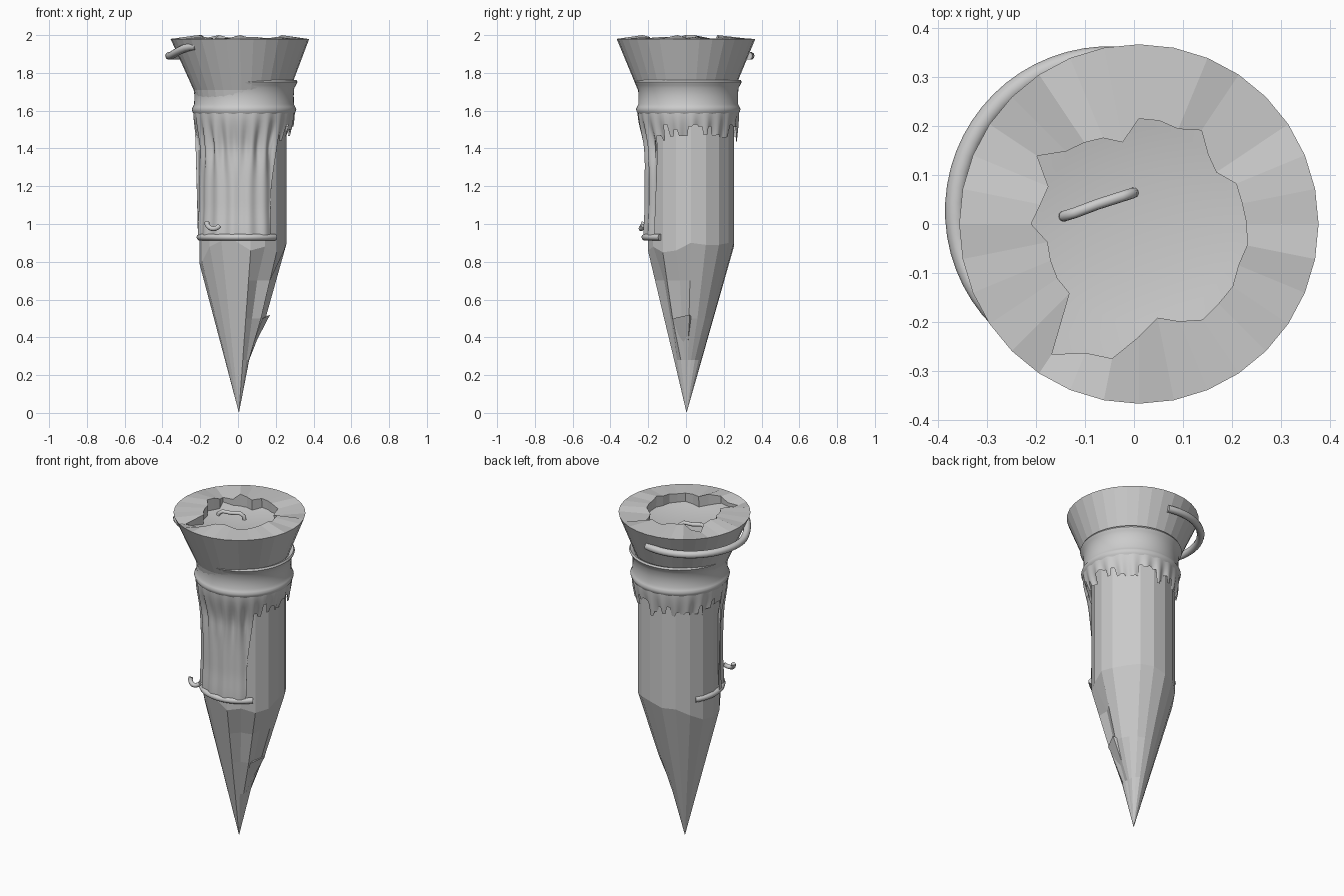
import bpy, bmesh, math, random
from math import sin, cos, pi, radians

if "Cube" in bpy.data.objects:
    bpy.data.objects.remove(bpy.data.objects["Cube"])
random.seed(4)


def make(name, verts, faces, smooth=False):
    me = bpy.data.meshes.new(name)
    me.from_pydata(verts, [], faces)
    bm = bmesh.new()
    bm.from_mesh(me)
    bmesh.ops.remove_doubles(bm, verts=bm.verts, dist=1e-5)
    bmesh.ops.recalc_face_normals(bm, faces=bm.faces)
    bm.to_mesh(me)
    bm.free()
    ob = bpy.data.objects.new(name, me)
    bpy.context.collection.objects.link(ob)
    if smooth:
        bpy.ops.object.select_all(action='DESELECT')
        ob.select_set(True)
        bpy.context.view_layer.objects.active = ob
        bpy.ops.object.shade_smooth_by_angle(angle=radians(50))
    return ob


def bridge(rows, n):
    # quads between successive closed rings of n points
    return [(r * n + i, r * n + (i + 1) % n, (r + 1) * n + (i + 1) % n, (r + 1) * n + i)
            for r in range(rows - 1) for i in range(n)]


def rings(name, rows, smooth=False):
    n = len(rows[0])
    return make(name, [p for row in rows for p in row], bridge(len(rows), n), smooth)


def tube(name, pts, r):
    cu = bpy.data.curves.new(name, 'CURVE')
    cu.dimensions = '3D'
    cu.bevel_depth = r
    cu.bevel_resolution = 3
    cu.use_fill_caps = True
    sp = cu.splines.new('POLY')
    sp.points.add(len(pts) - 1)
    for p, q in zip(sp.points, pts):
        p.co = (*q, 1)
    sp.use_smooth = True
    ob = bpy.data.objects.new(name, cu)
    bpy.context.collection.objects.link(ob)
    return ob


# whittled wooden stake: faceted shaft, chipped cone, deep cut on the +x side
N = 18
CX, CY = 0.027, 0.026
start = [.90, .89, .89, .90, .90, .88, .88, .84, .80, .79, .80, .88, .91, .91, .86, .88, .85, .86]
groove = {15: .86, 17: .83}


def stake_ring(z, f):
    row = []
    for i in range(N):
        a = 2 * pi * i / N
        zz = start[i] if z is None else z
        k = zz / start[i] if zz < .78 else 1.0
        cut = max(0, cos(a)) ** 2 * f
        r = .231 * k * (1 - cut)
        if z is not None and .3 < z < .78:
            r *= groove.get(i, 1)
        row.append((.005 + (CX - .005) * k + r * cos(a), .003 + (CY - .003) * k + r * sin(a), zz))
    return row


rings("stake", [[(.005, .003, 0)] * N, stake_ring(.28, .38), stake_ring(.5, .0),
                stake_ring(.7, .0), stake_ring(None, 0), stake_ring(1.7, 0)])

# splinter lying in the cut of the point
make("splinter", [(.17, .02, .52), (.13, -.07, .5), (.08, .05, .48), (.045, .005, .28)],
     [(0, 1, 2), (0, 1, 3), (1, 2, 3), (0, 2, 3)])

# flared wooden head with a broken rim
M = 32
inner = [.22, .215, .215, .19, .20, .23, .21, .215, .215, .17, .19, .20, .21, .25, .20, .205,
         .22, .19, .195, .20, .20, .32, .285, .28, .23, .195, .215, .235, .23, .23, .22, .225]


def head_ring(r, z, cx=.01):
    row = []
    for i in range(M):
        a = 2 * pi * i / M
        q = r[i] if isinstance(r, list) else r
        zz = z[i] if isinstance(z, list) else z
        row.append((cx + q * cos(a), q * sin(a), zz))
    return row


lip_z = [random.choice([1.985, 1.99, 2.0]) for i in range(M)]
for i in (3, 4, 5, 12, 13, 21, 22):
    lip_z[i] = 1.965
rings("flared_head", [head_ring(.235, 1.62, .02), head_ring(.255, 1.71, .02), head_ring(.367, 1.98),
                      head_ring(inner, lip_z), head_ring([q + .005 for q in inner], 1.9)])

# smooth shallow bowl inside the rim
rings("bowl", [head_ring(.32, 1.945), head_ring(.27, 1.94), head_ring(.2, 1.925),
               head_ring(.1, 1.912), head_ring(0, 1.91)], True)

# cloth collar: rolled top lip, waist and lower roll
prof = [(.245, 1.74), (.262, 1.757), (.277, 1.763), (.283, 1.752), (.275, 1.736), (.266, 1.72),
        (.263, 1.68), (.264, 1.635), (.271, 1.62), (.277, 1.608), (.272, 1.592), (.26, 1.575)]
S = 64
rings("cloth_collar", [[(.032 + r * cos(2 * pi * j / S), .012 + r * sin(2 * pi * j / S), z)
                        for j in range(S)] for r, z in prof], True)

# draped cloth: ragged at the back, hanging long over the front with folds
T, R = 180, 24
fray = [random.uniform(-.045, .05) for j in range(T // 3)]


def smoothstep(x):
    x = min(1, max(0, x))
    return x * x * (3 - 2 * x)


rows = []
for k in range(R + 1):
    row = []
    for j in range(T):
        d = 360 * j / T
        a = radians(d)
        bottom = .925 if 188 <= d <= 308 else 1.48 + fray[j // 3]
        if 308 < d < 318:
            bottom = 1.1 + (d - 308) * .035
        t = k / R
        z = 1.60 + (bottom - 1.60) * t
        drop = smoothstep((1.60 - z) / .22)
        fold = sin(a * 22) * .009 * math.exp(-((z - 1.43) / .12) ** 2)
        fold += sin(a * 17 + 1) * .005 * drop
        r = .268 - .034 * drop + fold + .006 * smoothstep((1.1 - z) / .15)
        cx = .032 + (CX - .032) * drop
        cy = .012 + (.018 - .012) * drop
        row.append((cx + r * cos(a), cy + r * sin(a), z))
    rows.append(row)
rings("draped_cloth", rows, True)

# rolled hem at the bottom of the cloth
tube("cloth_hem", [(.022 + .225 * cos(radians(d)), .012 + .231 * sin(radians(d)), .93)
                   for d in range(145, 321, 5)], .017)

# loop around the head, back to front-left
tube("head_loop", [(-.05 + .315 * cos(radians(d)), .027 + .315 * sin(radians(d)),
                    1.89 + .05 * smoothstep((d - 190) / 45))
                   for d in range(75, 243, 6)], .021)

# bent nail on the front and a staple in the bowl
tube("bent_nail", [(-.13 + .035 * cos(radians(d)), -.19 - .05 * (260 - abs(d - 260)) / 260,
                    1.005 + .03 * sin(radians(d))) for d in range(170, 331, 20)], .013)
tube("staple", [(-.145, .015, 1.9), (-.143, .016, 1.93), (-.12, .023, 1.945), (-.075, .04, 1.94),
                (-.025, .056, 1.945), (-.003, .063, 1.93), (0, .064, 1.9)], .011)
